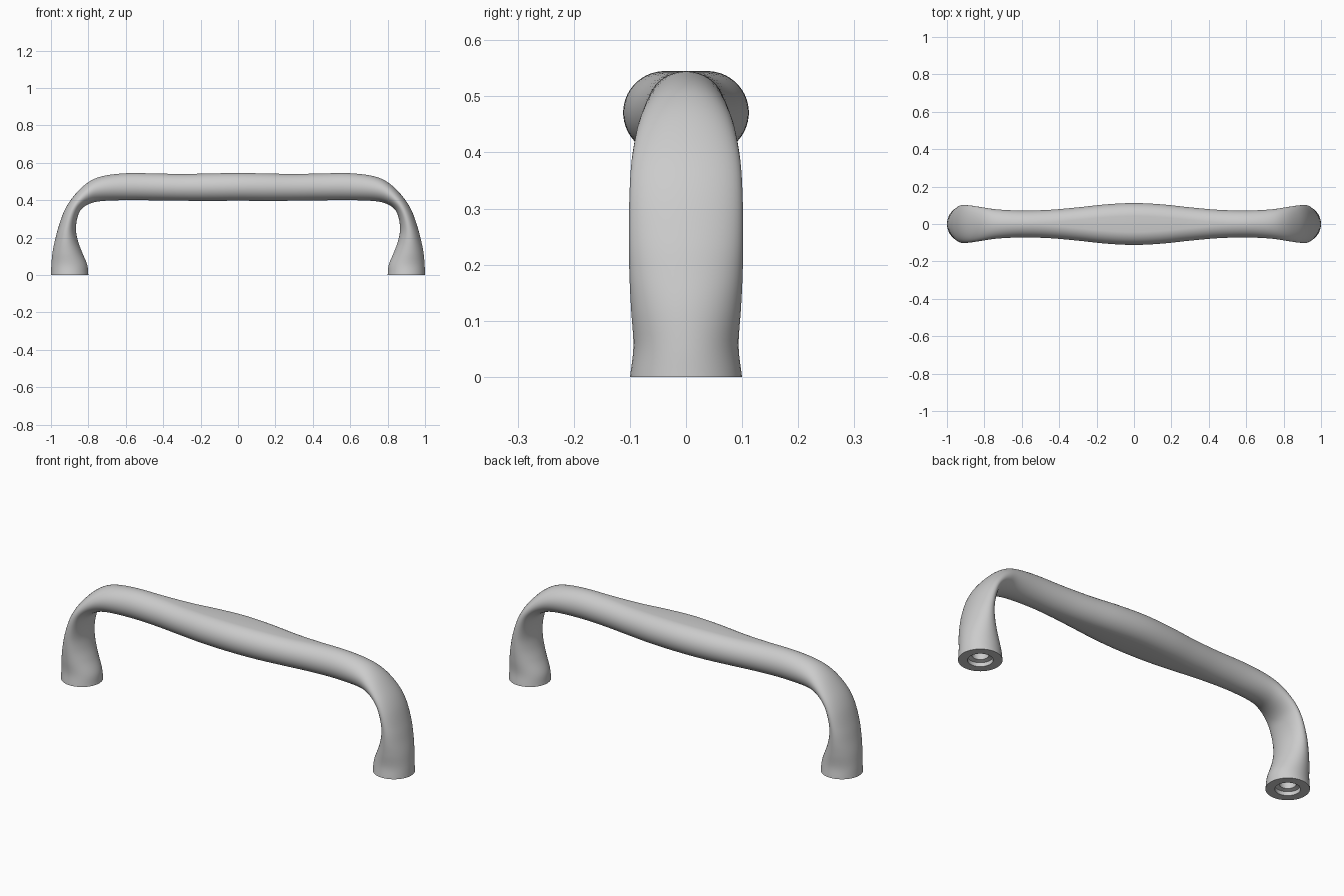
import bpy
import bmesh
from math import cos, sin, pi, copysign
from mathutils import Vector

cube = bpy.data.objects.get("Cube")
if cube:
    bpy.data.objects.remove(cube, do_unlink=True)

SIDES = 48
STEPS = 6

# Half of the handle, foot to middle: outer x, outer z, inner x, inner z, half width
STATIONS = [
    (1, 0, .8, 0, .1),
    (.998, .055, .806, .055, .094),
    (.992, .12, .833, .12, .098),
    (.98, .18, .855, .18, .101),
    (.962, .25, .866, .24, .102),
    (.928, .345, .86, .3, .101),
    (.88, .42, .84, .348, .097),
    (.81, .489, .795, .38, .088),
    (.73, .527, .73, .395, .078),
    (.6, .544, .6, .4, .072),
    (.45, .543, .45, .399, .076),
    (.3, .54, .3, .397, .089),
    (.15, .543, .15, .396, .105),
    (0, .545, 0, .397, .112),
]

# Screw hole in the foot, from its closed end outward: radius, height
FOOT_X = .9
HOLE = [(.038, .1), (.038, .025), (.058, .02), (.058, 0)]


def catmull(a, b, c, d, t):
    """Smooth interpolation between b and c."""
    return [q + .5 * t * (r - p + t * (2 * p - 5 * q + 4 * r - s + t * (3 * (q - r) + s - p)))
            for p, q, r, s in zip(a, b, c, d)]


def smooth_stations(rows):
    first = [2 * p - q for p, q in zip(rows[0], rows[1])]
    ox, oz, ix, iz, w = rows[-2]
    padded = [first, *rows, (-ox, oz, -ix, iz, w)]
    result = []
    for i in range(1, len(rows)):
        result += [catmull(*padded[i - 1:i + 3], s / STEPS) for s in range(STEPS)]
    return result + [rows[-1]]


def add_ring(bm, outer, inner, width, flat):
    """Elliptical section, or a flat-topped one with rounded sides."""
    centre = (outer + inner) / 2
    half = (outer - inner) / 2
    thick = half.length
    verts = []
    for i in range(SIDES):
        a = 2 * pi * (i + .5) / SIDES
        y = width * cos(a)
        if flat and width > thick:
            y = thick * cos(a) + copysign(width - thick, cos(a))
        verts.append(bm.verts.new(centre + half * sin(a) + Vector((0, y, 0))))
    return verts


bm = bmesh.new()
rings = []
for radius, z in HOLE:
    rings.append(add_ring(bm, Vector((FOOT_X + radius, 0, z)),
                          Vector((FOOT_X - radius, 0, z)), radius, False))
for ox, oz, ix, iz, width in smooth_stations(STATIONS):
    rings.append(add_ring(bm, Vector((ox, 0, oz)), Vector((ix, 0, iz)), width, ox < .6))

# Skin the rings and close the end of the screw hole
bm.faces.new(rings[0])
for a, b in zip(rings, rings[1:]):
    for i in range(SIDES):
        j = (i + 1) % SIDES
        bm.faces.new((a[i], a[j], b[j], b[i]))
bmesh.ops.recalc_face_normals(bm, faces=bm.faces)

# The open middle can mislead the recalculation: the foot rim must face down
rim = min(bm.faces, key=lambda f: f.calc_center_median().z)
if rim.normal.z > 0:
    bmesh.ops.reverse_faces(bm, faces=bm.faces)

mesh = bpy.data.meshes.new("pull_handle")
bm.to_mesh(mesh)
bm.free()
handle = bpy.data.objects.new("pull_handle", mesh)
bpy.context.collection.objects.link(handle)

# Satin grey metal
grey = bpy.data.materials.new("satin_grey")
grey.use_nodes = True
colour = (.6, .6, .6, 1)
grey.diffuse_color = colour
grey.node_tree.nodes["Principled BSDF"].inputs["Base Color"].default_value = colour
mesh.materials.append(grey)

# Smooth shading with sharp foot edges, then the other half
bpy.ops.object.select_all(action="DESELECT")
handle.select_set(True)
bpy.context.view_layer.objects.active = handle
bpy.ops.object.shade_smooth_by_angle(angle=pi / 5)
mirror = handle.modifiers.new("other_half", "MIRROR")
mirror.use_axis[0] = True
mirror.use_clip = True
